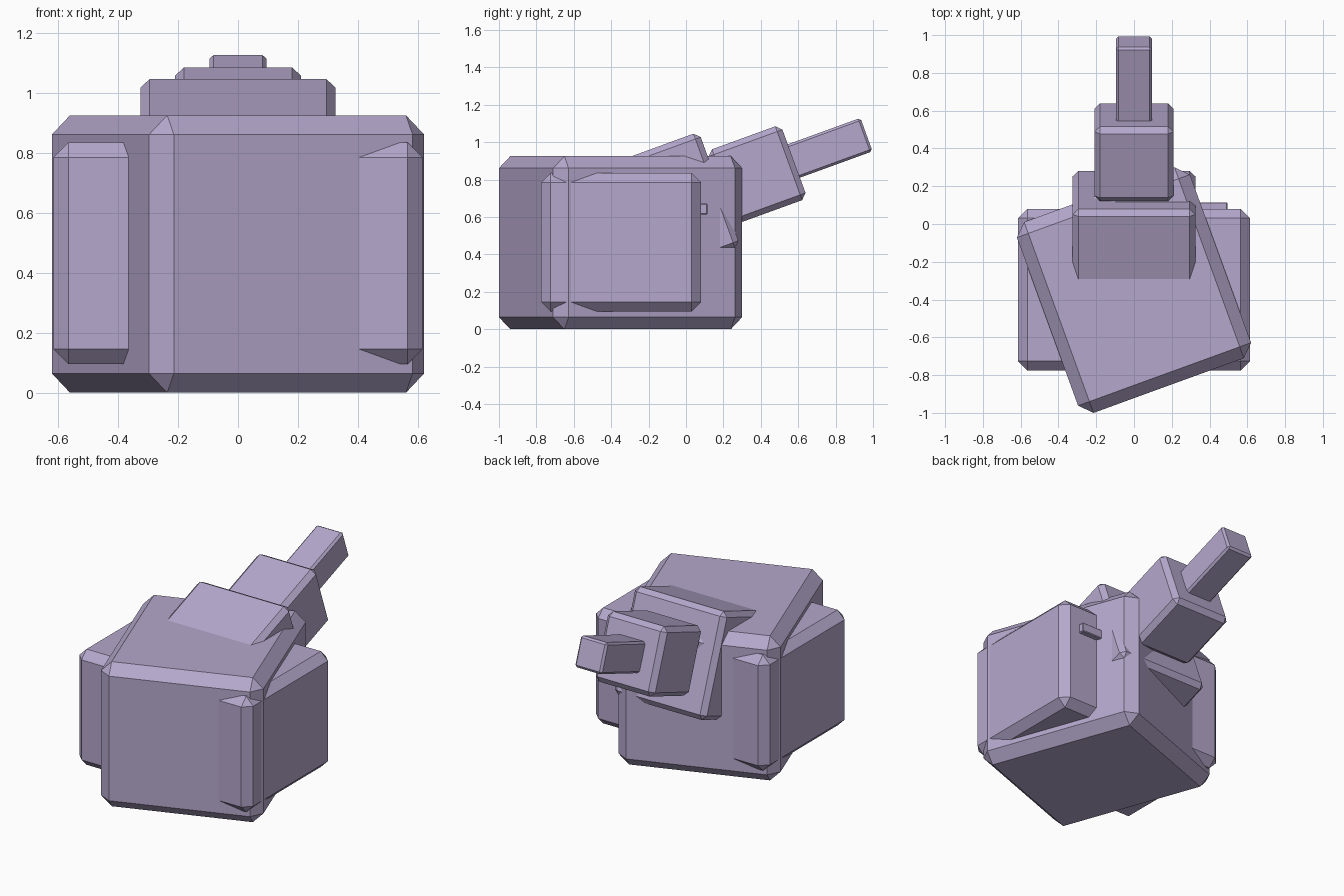
import bpy
import math

# Remove the default object
cube = bpy.data.objects.get("Cube")
if cube:
    bpy.data.objects.remove(cube, do_unlink=True)

# Single colour
lilac = bpy.data.materials.new("lilac")
lilac.use_nodes = True
colour = (0.46, 0.39, 0.60, 1)
lilac.diffuse_color = colour
lilac.node_tree.nodes["Principled BSDF"].inputs["Base Color"].default_value = colour


def block(name, centre, size, bevel, tilt=0, turn=0):
    """Chamfered box, tilted about x and turned about z (degrees)."""
    bpy.ops.mesh.primitive_cube_add(size=1, location=centre)
    ob = bpy.context.object
    ob.name = name
    ob.scale = size
    bpy.ops.object.transform_apply(location=False, rotation=False, scale=True)
    ob.rotation_euler = (math.radians(tilt), 0, math.radians(turn))
    mod = ob.modifiers.new("Chamfer", 'BEVEL')
    mod.width = bevel
    mod.segments = 1
    mod.limit_method = 'NONE'
    ob.data.materials.append(lilac)
    return ob


# Two interlocking body blocks
block("turned_body", (0, -0.35, 0.4625), (0.975, 1.075, 0.925), 0.064, turn=20)
block("straight_body", (0, -0.347, 0.465), (1.23, 0.855, 0.74), 0.05)

# Small bar on the back of the straight body
block("back_bar", (0.36, 0.09, 0.643), (0.27, 0.05, 0.06), 0.005)

# Three tapering blocks rising to the back
TILT = 20
block("tail_base", (0, -0.126, 0.639), (0.65, 0.65, 0.65), 0.03, tilt=TILT)
block("tail_middle", (0, 0.38, 0.826), (0.42, 0.42, 0.42), 0.03, tilt=TILT)
block("tail_tip", (0, 0.73, 0.955), (0.19, 0.50, 0.19), 0.013, tilt=TILT)
